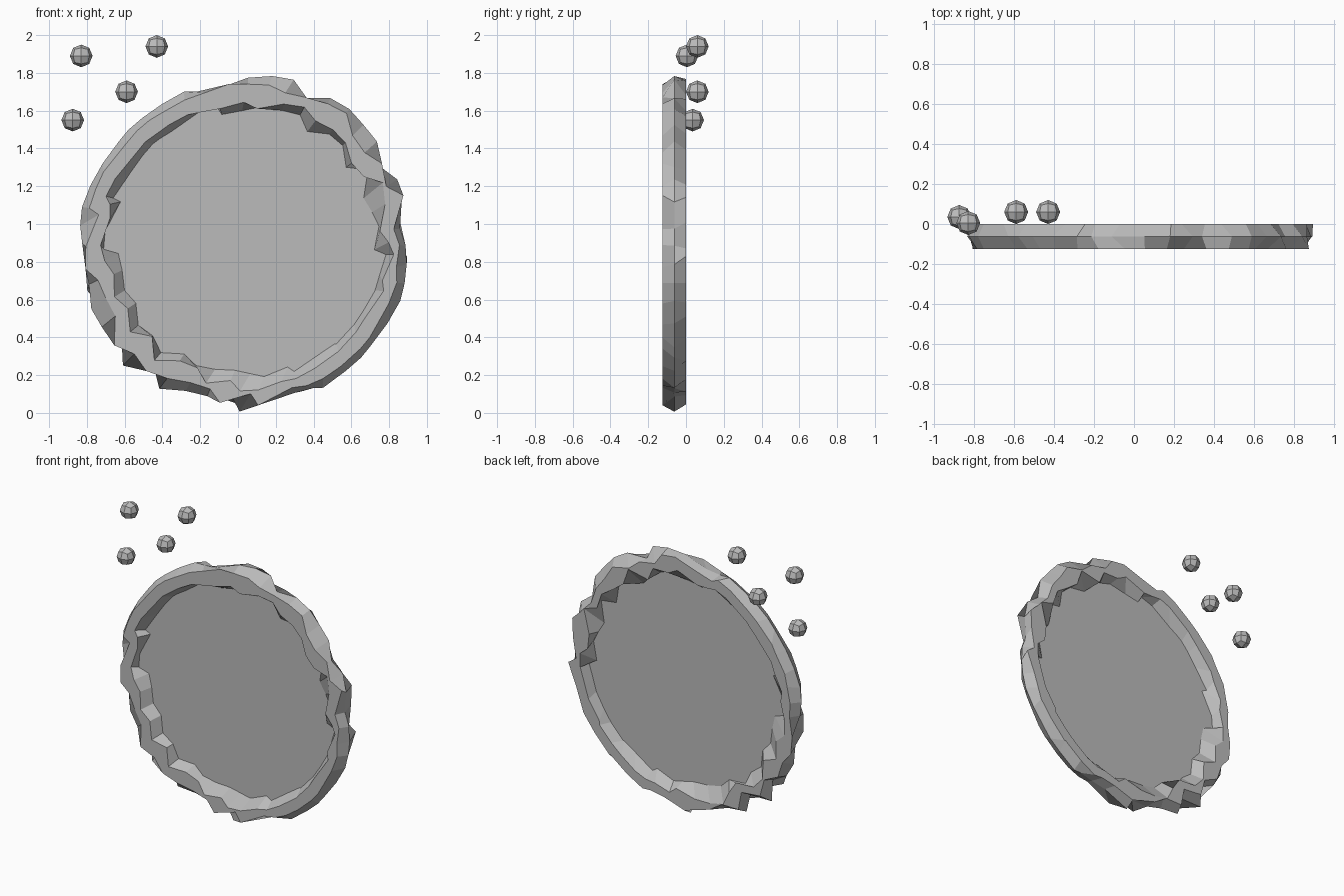
import bpy, bmesh, math, random
from mathutils import Vector

if "Cube" in bpy.data.objects:
    bpy.data.objects.remove(bpy.data.objects["Cube"])

random.seed(7)


def material(name, rgb):
    m = bpy.data.materials.new(name)
    m.diffuse_color = (*rgb, 1.0)
    m.use_nodes = True
    m.node_tree.nodes["Principled BSDF"].inputs["Base Color"].default_value = m.diffuse_color
    return m


GREY = material("stone grey", (0.5, 0.5, 0.5))
CX, CY, CZ = 0.04, -0.062, 0.9          # portal centre
MAJOR, MINOR = 0.79, 0.072              # ring radii
SEGMENTS, SIDES = 48, 6
JITTER = 0.042


def finish(name, bm, location=(0, 0, 0)):
    bmesh.ops.recalc_face_normals(bm, faces=bm.faces[:])
    mesh = bpy.data.meshes.new(name)
    bm.to_mesh(mesh)
    bm.free()
    mesh.materials.append(GREY)
    ob = bpy.data.objects.new(name, mesh)
    ob.location = location
    bpy.context.collection.objects.link(ob)
    return ob


# Rough stone ring: hexagonal torus, each vertex shifted along one diagonal,
# so two quarters are jagged and the other two stay smooth
bm = bmesh.new()
loops = []
for i in range(SEGMENTS):
    a = math.tau * i / SEGMENTS
    loop = []
    for j in range(SIDES):
        b = math.tau * j / SIDES
        r = MAJOR + MINOR * math.cos(b)
        d = random.uniform(-JITTER, JITTER)
        x = CX + r * math.cos(a) + d
        z = max(0.0, CZ + r * math.sin(a) + d)
        loop.append(bm.verts.new((x, CY + MINOR * math.sin(b), z)))
    loops.append(loop)
for i in range(SEGMENTS):
    p, q = loops[i], loops[(i + 1) % SEGMENTS]
    for j in range(SIDES):
        k = (j + 1) % SIDES
        bm.faces.new((p[j], q[j], q[k], p[k]))
finish("stone_ring", bm)

# Portal surface: flat disc across the middle of the ring
bm = bmesh.new()
bm.faces.new([bm.verts.new((CX + 0.77 * math.cos(math.tau * i / 32), CY,
                            CZ + 0.77 * math.sin(math.tau * i / 32)))
              for i in range(32)])
finish("portal_surface", bm)

# Floating orbs: once-divided cubes pushed out to a sphere
orbs = [(-0.83, 0.005, 1.89), (-0.43, 0.06, 1.94),
        (-0.59, 0.06, 1.70), (-0.875, 0.035, 1.55)]
for n, place in enumerate(orbs, 1):
    bm = bmesh.new()
    bmesh.ops.create_cube(bm, size=1.0)
    bmesh.ops.subdivide_edges(bm, edges=bm.edges[:], cuts=1, use_grid_fill=True)
    for v in bm.verts:
        v.co = v.co.normalized() * 0.06
    finish(f"floating_orb_{n}", bm, place)
